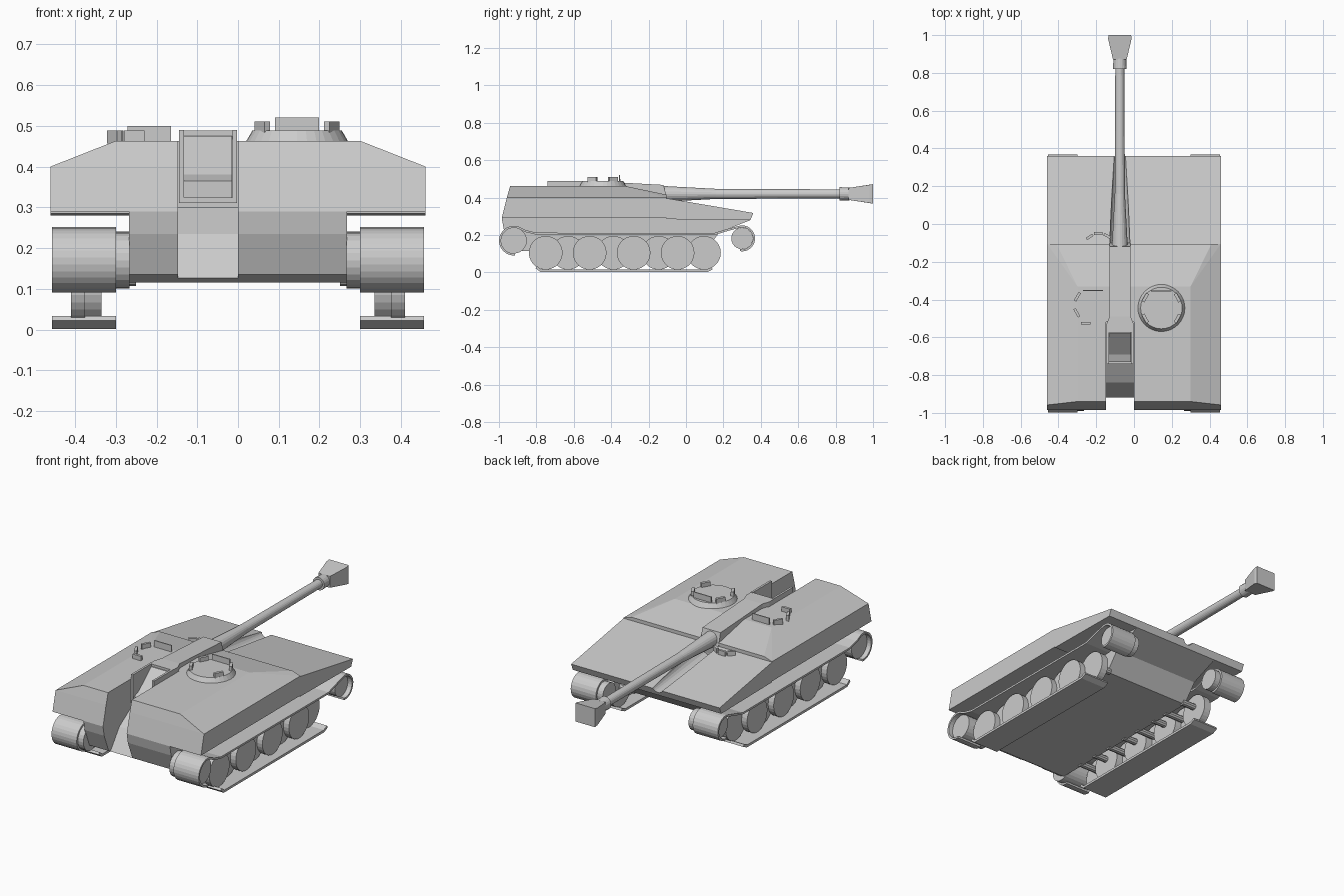
import bpy, bmesh, math
from mathutils import Vector, Matrix

if "Cube" in bpy.data.objects:
    bpy.data.objects.remove(bpy.data.objects["Cube"])


def finish(name, bm):
    bmesh.ops.recalc_face_normals(bm, faces=bm.faces)
    me = bpy.data.meshes.new(name)
    bm.to_mesh(me)
    bm.free()
    ob = bpy.data.objects.new(name, me)
    bpy.context.collection.objects.link(ob)
    return ob


def convex(name, pts):
    bm = bmesh.new()
    vs = [bm.verts.new(p) for p in pts]
    r = bmesh.ops.convex_hull(bm, input=vs)
    bmesh.ops.dissolve_limit(bm, angle_limit=0.01, verts=bm.verts, edges=bm.edges)
    return finish(name, bm)


def extrude(name, prof, x0, x1):
    """Extrude a (y, z) profile along x."""
    bm = bmesh.new()
    f = bm.faces.new([bm.verts.new((x0, y, z)) for y, z in prof])
    r = bmesh.ops.extrude_face_region(bm, geom=[f])
    vs = [g for g in r['geom'] if isinstance(g, bmesh.types.BMVert)]
    bmesh.ops.translate(bm, verts=vs, vec=(x1 - x0, 0, 0))
    return finish(name, bm)


def box(name, c, s, rz=0):
    bm = bmesh.new()
    m = Matrix.Translation(c) @ Matrix.Rotation(rz, 4, 'Z') @ Matrix.Diagonal((*s, 1))
    bmesh.ops.create_cube(bm, size=1, matrix=m)
    return finish(name, bm)


def rod(name, a, b, r0, r1, n=20):
    """Round or tapered rod from a to b."""
    a, b = Vector(a), Vector(b)
    d = b - a
    bm = bmesh.new()
    m = Matrix.Translation((a + b) / 2) @ d.to_track_quat('Z', 'Y').to_matrix().to_4x4()
    bmesh.ops.create_cone(bm, cap_ends=True, segments=n, radius1=r0, radius2=r1,
                          depth=d.length, matrix=m)
    return finish(name, bm)


def cut(ob, cutter):
    cutter.hide_render = True
    mod = ob.modifiers.new("cut", 'BOOLEAN')
    mod.object, mod.operation, mod.solver = cutter, 'DIFFERENCE', 'EXACT'
    bpy.context.view_layer.objects.active = ob
    bpy.ops.object.modifier_apply(modifier=mod.name)


def both(pts):
    return [(s * x, y, z) for s in (-1, 1) for x, y, z in pts]


# Hull: upper deck, stepped sloping plate, and lower tub
upper = convex("upper_hull", both([
    (.46, -.985, .29), (.46, -.105, .29), (.46, -.958, .40), (.46, -.105, .40),
    (.30, -.94, .463), (.30, -.33, .463), (.41, -.105, .416)]))
glacis = convex("sloping_deck", both([
    (.46, -.105, .285), (.46, -.105, .397), (.46, .36, .318), (.46, .345, .28)]))
lower = extrude("lower_hull", [
    (-.985, .29), (-.975, .235), (-.935, .135), (-.90, .115), (.10, .115),
    (.18, .215), (.345, .28), (.2, .29)], -.268, .268)

# Channel for the gun, and shallow groove under the barrel
channel = extrude("channel_cutter", [
    (-1.1, .05), (-.95, .05), (-.92, .125), (-.84, .235), (-.74, .30),
    (-.52, .30), (-.52, .6), (-1.1, .6)], -.147, 0)
groove = rod("groove_cutter", (-.075, -.10, .385), (-.075, .40, .325), .055, .03)
cut(upper, channel)
cut(lower, channel)
cut(glacis, groove)
for c in (channel, groove):
    bpy.data.objects.remove(c)

# Gun cradle: open trough, breech wedge and tapering cover
for x in (-.139, -.008):
    box("trough_side", (x, -.655, .40), (.012, .17, .18))
box("trough_floor", (-.0735, -.655, .317), (.14, .17, .014))
extrude("breech", [(-.73, .32), (-.73, .365), (-.69, .38), (-.58, .475), (-.57, .475), (-.57, .32)],
        -.132, -.015)
convex("cradle_neck", [(x, y, z) for y, a, b in ((-.575, -.145, -.002), (-.53, -.145, -.002),
                                                  (-.49, -.13, -.018))
                       for x in (a, b) for z in (.31, .488)])
convex("cradle_cover", [(x, y, z) for x in (-.13, -.018)
                        for y, z in ((-.49, .34), (-.49, .488), (-.10, .39), (-.12, .468))])

# Barrel and muzzle
gx, gz = -.075, .42
for name, y0, y1, r0, r1 in (("barrel_sleeve", -.12, .16, .042, .027),
                             ("barrel", .14, .85, .027, .024),
                             ("muzzle_collar", .82, .875, .036, .034)):
    rod(name, (gx, y0, gz), (gx, y1, gz), r0, r1)
convex("muzzle_brake", [(gx + sx * w, y, gz + sz * h) for sx in (-1, 1) for sz in (-1, 1)
                        for y, w, h in ((.87, .036, .032), (.98, .062, .048), (1.0, .06, .052))])

# Commander's cupola with vision blocks
cx, cy = .145, -.445
rod("cupola", (cx, cy, .45), (cx, cy, .488), .132, .110, 32)
box("cupola_front_sight", (cx, -.355, .50), (.108, .006, .04))
for sx in (-1, 1):
    for sy in (-1, 1):
        box("vision_block", (cx + sx * .085, cy + sy * .055, .497), (.016, .05, .028), sx * sy * .5)

# Vision blocks around the left hatch and on the sloping deck
box("hatch_sight", (-.218, -.352, .478), (.106, .006, .042))
for x, y, z, w, a in ((-.30, -.385, .472, .05, 1.05), (-.303, -.47, .472, .05, -1.05),
                      (-.255, -.525, .472, .05, 0), (-.235, -.068, .398, .04, .6),
                      (-.19, -.05, .396, .045, 0), (-.142, -.063, .398, .04, -.5)):
    box("vision_block", (x, y, z), (w, .014, .032), a)


def arc(c, r, a0, a1, n):
    return [(c[0] + r * math.cos(math.radians(a0 + (a1 - a0) * i / n)),
             c[1] + r * math.sin(math.radians(a0 + (a1 - a0) * i / n))) for i in range(n + 1)]


def strip(name, path, x0, x1, t):
    """Track band: an open (y, z) path thickened inwards to its right."""
    bm = bmesh.new()
    prev = None
    for y, z in path:
        cur = [bm.verts.new((x, y, z)) for x in (x0, x1)]
        if prev:
            bm.faces.new((prev[0], prev[1], cur[1], cur[0]))
        prev = cur
    ob = finish(name, bm)
    mod = ob.modifiers.new("thickness", 'SOLIDIFY')
    mod.thickness, mod.offset = t, 0
    return ob


# Running gear, same on both sides
rear, front = (-.92, .17), (.30, .182)
top_run = (arc(rear, .074, 275, 75, 16) + [(-.86, .222), (-.80, .207), (.15, .205), (.215, .225)]
           + arc(front, .064, 110, -100, 14))
ground_run = [(-.80, .028), (-.775, .008), (.11, .008), (.14, .022)]
for s in (-1, 1):
    strip("upper_track", top_run, s * .30, s * .456, .011)
    strip("ground_track", ground_run, s * .30, s * .456, .014)
    for (y, z), r in ((rear, .069), (front, .058)):
        rod("end_wheel", (s * .266, y, z), (s * .43, y, z), r, r, 24)
    for i in range(4):
        for y, xa, xb in ((-.75 + i * .235, .375, .41), (-.63 + i * .242, .335, .376)):
            rod("road_wheel", (s * xa, y, .105), (s * xb, y, .105), .09, .09, 28)
            rod("axle", (s * .25, y, .125), (s * xa, y, .125), .018, .018, 10)
